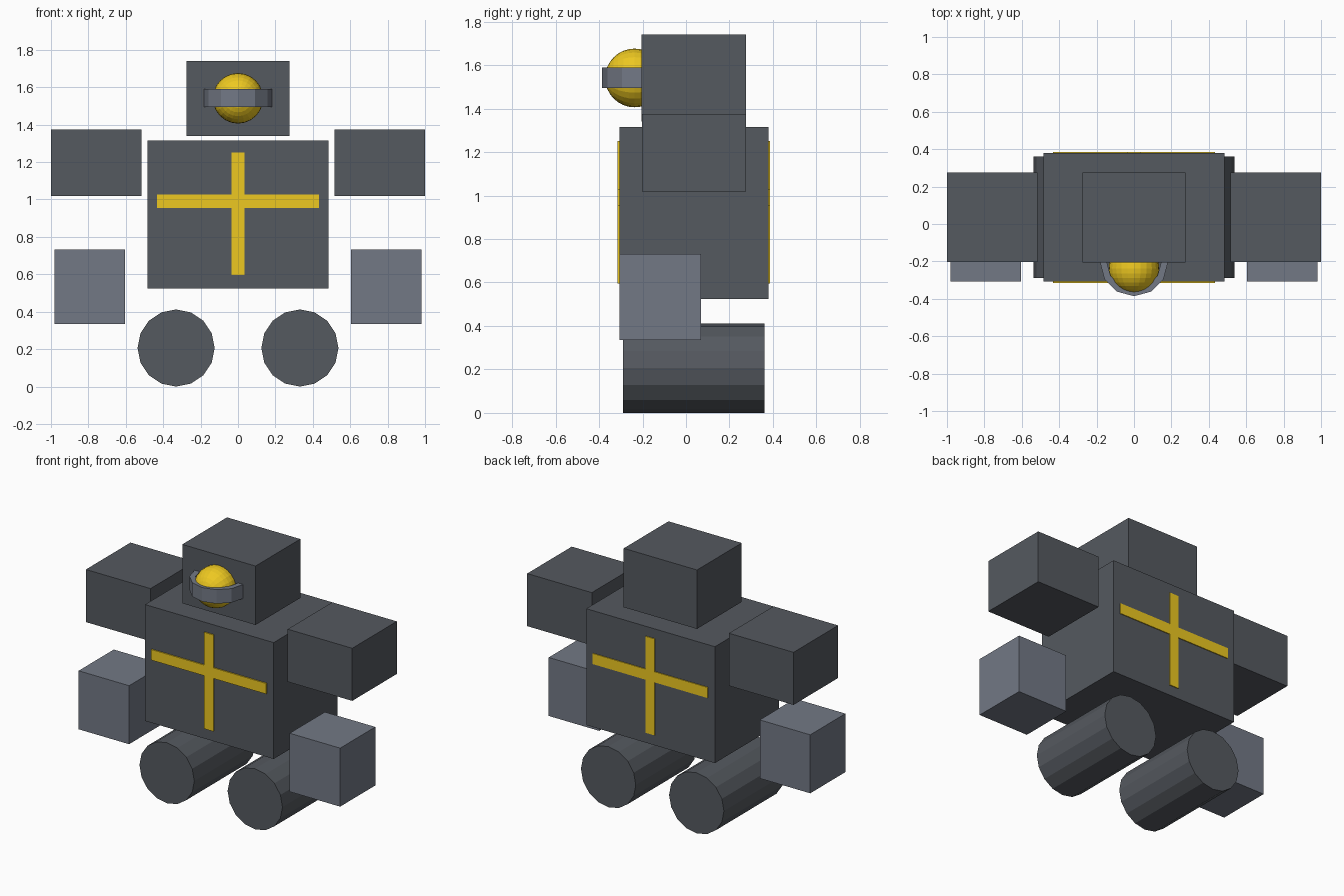
import bpy, bmesh
from math import pi
from mathutils import Matrix

if "Cube" in bpy.data.objects:
    bpy.data.objects.remove(bpy.data.objects["Cube"])


def material(name, r, g, b):
    m = bpy.data.materials.new(name)
    m.diffuse_color = (r, g, b, 1)
    m.use_nodes = True
    m.node_tree.nodes["Principled BSDF"].inputs["Base Color"].default_value = m.diffuse_color
    return m


DARK = material("dark_grey", 0.09, 0.10, 0.115)
SLATE = material("slate_grey", 0.17, 0.19, 0.235)
YELLOW = material("yellow", 0.85, 0.58, 0.015)


def add_object(name, bm, mat):
    bmesh.ops.recalc_face_normals(bm, faces=bm.faces)
    mesh = bpy.data.meshes.new(name)
    bm.to_mesh(mesh)
    bm.free()
    mesh.materials.append(mat)
    obj = bpy.data.objects.new(name, mesh)
    bpy.context.collection.objects.link(obj)
    return obj


def box(name, x, y, z, mat):
    """Box from (min, max) ranges on each axis."""
    bm = bmesh.new()
    size = [b - a for a, b in (x, y, z)]
    mid = [(a + b) / 2 for a, b in (x, y, z)]
    bmesh.ops.create_cube(bm, size=1,
                          matrix=Matrix.Translation(mid) @ Matrix.Diagonal((*size, 1)))
    return add_object(name, bm, mat)


# Torso and head
box("torso", (-0.483, 0.483), (-0.307, 0.38), (0.525, 1.315), DARK)
box("head", (-0.275, 0.275), (-0.205, 0.275), (1.34, 1.74), DARK)

# Cross trim, raised slightly on the front and back of the torso
for side, y in (("front", (-0.315, -0.297)), ("back", (0.37, 0.386))):
    box(side + "_trim_upright", (-0.035, 0.035), y, (0.595, 1.25), YELLOW)
    box(side + "_trim_bar", (-0.432, 0.432), y, (0.955, 1.027), YELLOW)

# Paired limbs
for side, s in (("left", 1), ("right", -1)):
    box(side + "_shoulder", sorted((s * 0.515, s * 1.0)), (-0.203, 0.275), (1.018, 1.375), DARK)
    box(side + "_hand", sorted((s * 0.603, s * 0.982)), (-0.307, 0.07), (0.335, 0.732), SLATE)
    bm = bmesh.new()
    bmesh.ops.create_cone(
        bm, cap_ends=True, segments=16, radius1=0.206, radius2=0.206, depth=0.65,
        matrix=Matrix.Translation((s * 0.331, 0.035, 0.206)) @ Matrix.Rotation(pi / 2, 4, 'X'))
    add_object(side + "_foot", bm, DARK)

# Eye ball set into the face, poles along y
bm = bmesh.new()
bmesh.ops.create_uvsphere(
    bm, u_segments=24, v_segments=16, radius=0.135,
    matrix=Matrix.Translation((0, -0.237, 1.541)) @ Matrix.Rotation(pi / 2, 4, 'X'))
add_object("eye", bm, YELLOW)

# Flat band around the eye: a rectangular section spun about z
bm = bmesh.new()
section = [(0.145, 1.495), (0.182, 1.495), (0.182, 1.59), (0.145, 1.59)]
verts = [bm.verts.new((0, -0.204 - r, z)) for r, z in section]
edges = [bm.edges.new((verts[i], verts[(i + 1) % 4])) for i in range(4)]
bmesh.ops.spin(bm, geom=verts + edges, cent=(0, -0.204, 0), axis=(0, 0, 1),
               angle=2 * pi, steps=12, use_merge=True)
bmesh.ops.remove_doubles(bm, verts=bm.verts, dist=0.0005)
add_object("eye_band", bm, SLATE)
